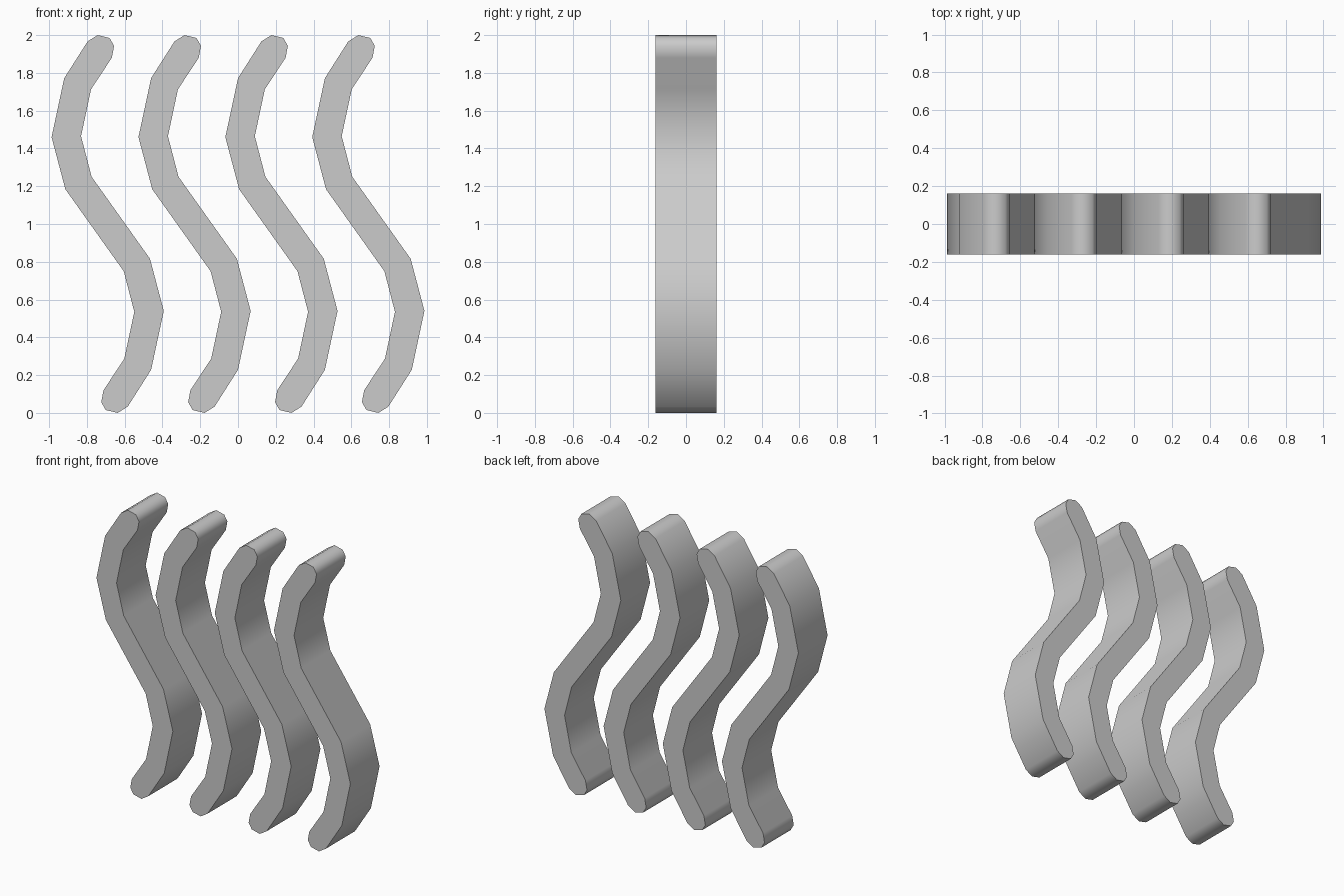
import bpy, bmesh, math

if "Cube" in bpy.data.objects:
    bpy.data.objects.remove(bpy.data.objects["Cube"])

HALF_DEPTH = 0.162
SPACING = 0.46

# Half of the wavy outline (x, z about the bar centre); a half turn gives the rest
half = [(-0.053, 1.0), (0.01, 0.985), (0.034, 0.943), (0.022, 0.88),
        (-0.088, 0.713), (-0.141, 0.465), (-0.085, 0.25), (0.224, -0.184),
        (0.297, -0.46), (0.23, -0.772), (0.106, -0.967)]
outline = half + [(-x, -z) for x, z in half]


def wavy_bar(name, cx):
    bm = bmesh.new()
    verts = [bm.verts.new((x, -HALF_DEPTH, z)) for x, z in outline]
    face = bm.faces.new(verts)
    ext = bmesh.ops.extrude_face_region(bm, geom=[face], use_keep_orig=True)
    moved = [g for g in ext["geom"] if isinstance(g, bmesh.types.BMVert)]
    bmesh.ops.translate(bm, verts=moved, vec=(0, 2 * HALF_DEPTH, 0))
    bmesh.ops.recalc_face_normals(bm, faces=bm.faces[:])
    mesh = bpy.data.meshes.new(name)
    bm.to_mesh(mesh)
    bm.free()
    ob = bpy.data.objects.new(name, mesh)
    ob.location = (cx, 0, 1)
    bpy.context.collection.objects.link(ob)
    # Soft sides, crisp front and back rims
    bpy.ops.object.select_all(action='DESELECT')
    ob.select_set(True)
    bpy.context.view_layer.objects.active = ob
    bpy.ops.object.shade_smooth_by_angle(angle=math.radians(55))


# Four parallel wavy bars
for i in range(4):
    wavy_bar(f"wavy_bar_{i + 1}", (i - 1.5) * SPACING)
